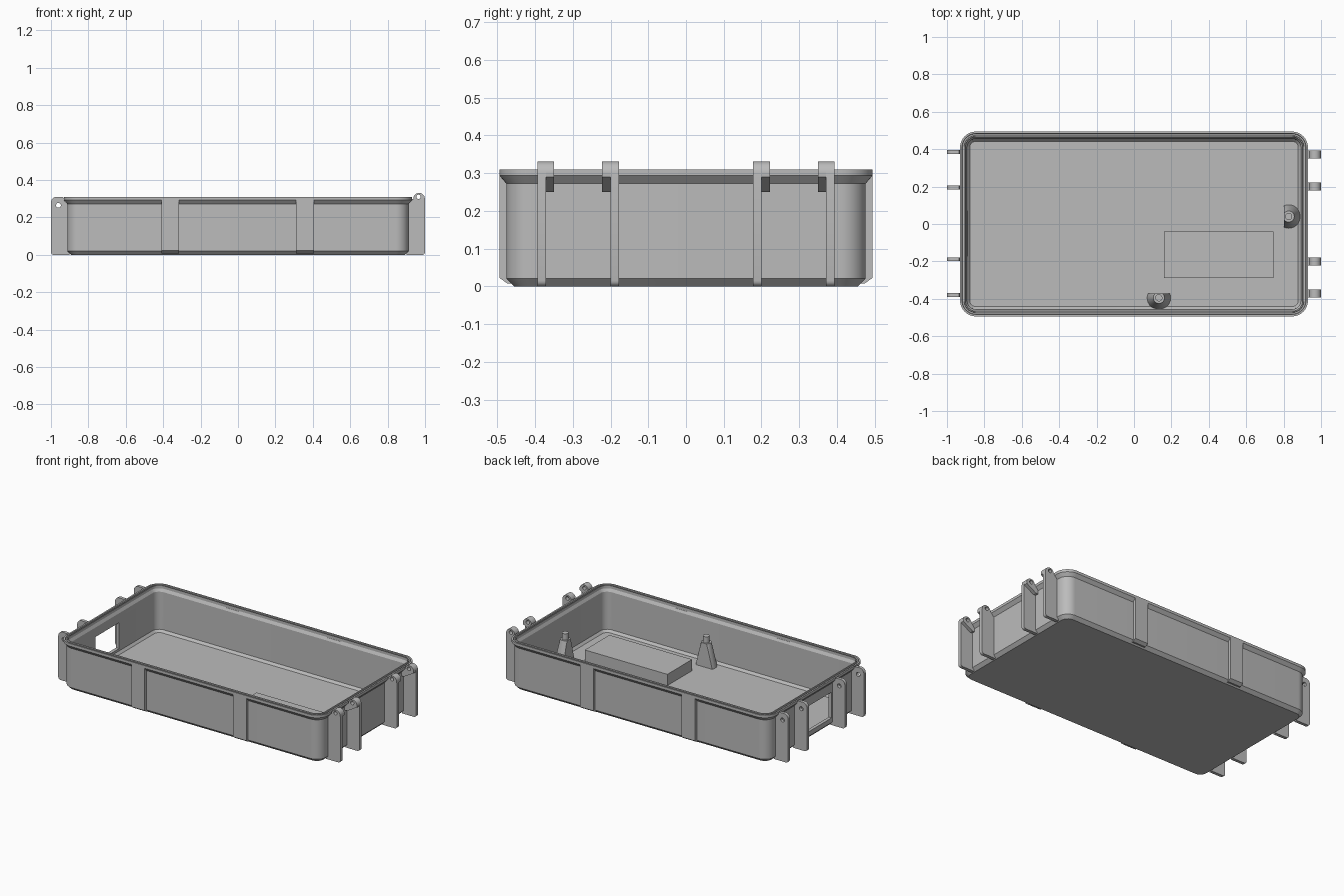
import bpy, bmesh, math
from mathutils import Vector

if "Cube" in bpy.data.objects:
    bpy.data.objects.remove(bpy.data.objects["Cube"])

grey = bpy.data.materials.new("plain grey")
grey.diffuse_color = (0.5, 0.5, 0.5, 1)
grey.use_nodes = True
grey.node_tree.nodes["Principled BSDF"].inputs["Base Color"].default_value = grey.diffuse_color


def finish(obj, smooth=True):
    obj.data.materials.clear()
    obj.data.materials.append(grey)
    if smooth:
        bpy.ops.object.select_all(action='DESELECT')
        obj.select_set(True)
        bpy.context.view_layer.objects.active = obj
        bpy.ops.object.shade_smooth_by_angle(angle=math.radians(30))
    return obj


def from_bmesh(name, bm):
    bmesh.ops.recalc_face_normals(bm, faces=bm.faces)
    me = bpy.data.meshes.new(name)
    bm.to_mesh(me)
    bm.free()
    obj = bpy.data.objects.new(name, me)
    bpy.context.collection.objects.link(obj)
    return obj


def box(name, lo, hi):
    bm = bmesh.new()
    bmesh.ops.create_cube(bm, size=1)
    for v in bm.verts:
        v.co = Vector([(l + h) / 2 + c * (h - l) for l, h, c in zip(lo, hi, v.co)])
    return from_bmesh(name, bm)


def arc(cx, cz, r, a0, a1, n=8):
    return [(cx + r * math.cos(math.radians(a0 + (a1 - a0) * i / n)),
             cz + r * math.sin(math.radians(a0 + (a1 - a0) * i / n))) for i in range(n + 1)]


def plate(name, outline, y0, y1, hole=None):
    """Outline in x/z, extruded from y0 to y1, with an optional round hole."""
    cu = bpy.data.curves.new(name, 'CURVE')
    cu.dimensions = '2D'
    cu.fill_mode = 'BOTH'
    cu.extrude = (y1 - y0) / 2
    loops = [outline]
    if hole:
        loops.append(arc(*hole, 0, 360, 20)[:-1])
    for pts in loops:
        sp = cu.splines.new('POLY')
        sp.points.add(len(pts) - 1)
        for p, (x, z) in zip(sp.points, pts):
            p.co = (x, z, 0, 1)
        sp.use_cyclic_u = True
    obj = bpy.data.objects.new(name, cu)
    bpy.context.collection.objects.link(obj)
    obj.rotation_euler.x = math.pi / 2
    obj.location.y = (y0 + y1) / 2
    bpy.ops.object.select_all(action='DESELECT')
    obj.select_set(True)
    bpy.context.view_layer.objects.active = obj
    bpy.ops.object.convert(target='MESH')
    obj = bpy.context.object
    bm = bmesh.new()
    bm.from_mesh(obj.data)
    bmesh.ops.remove_doubles(bm, verts=bm.verts, dist=1e-5)
    bmesh.ops.recalc_face_normals(bm, faces=bm.faces)
    bm.to_mesh(obj.data)
    bm.free()
    return finish(obj)


# Tray shell: rounded rectangles lofted along a wall section (inset, height)
section = [(0.038, 0), (0.018, 0.02), (0.018, 0.272), (0, 0.293), (0, 0.31),
           (0.010, 0.31), (0.012, 0.298), (0.020, 0.298), (0.022, 0.31), (0.028, 0.31),
           (0.028, 0.292), (0.038, 0.275), (0.039, 0.035), (0.052, 0.02)]
bm = bmesh.new()
rings = []
for inset, z in section:
    hx, hy, r = 0.93 - inset, 0.494 - inset, 0.085 - inset
    ring = []
    for sx, sy, a in ((1, 1, 0), (-1, 1, 90), (-1, -1, 180), (1, -1, 270)):
        ring += arc(sx * (hx - r), sy * (hy - r), r, a, a + 90, 10)
    rings.append([bm.verts.new((x, y, z)) for x, y in ring])
for a, b in zip(rings, rings[1:]):
    for i in range(len(a)):
        j = (i + 1) % len(a)
        bm.faces.new((a[i], a[j], b[j], b[i]))
bm.faces.new(rings[0])
bm.faces.new(rings[-1])
tray = from_bmesh("tray_shell", bm)

# Cable window cut through the left wall
cutter = box("window_cutter", (-1.0, -0.17, 0.05), (-0.8, 0.07, 0.215))
cutter.hide_render = True
mod = tray.modifiers.new("window", 'BOOLEAN')
mod.object = cutter
mod.solver = 'EXACT'
bpy.context.view_layer.objects.active = tray
bpy.ops.object.modifier_apply(modifier=mod.name)
bpy.data.objects.remove(cutter)
finish(tray)

# Vertical ribs on the front and back walls, chamfered at the foot
for side, sy in (("front", -1), ("back", 1)):
    for end, x0, x1 in (("left", -0.41, -0.315), ("right", 0.31, 0.405)):
        bm = bmesh.new()
        prof = [(0.464, 0.008), (0.474, 0.008), (0.494, 0.022), (0.494, 0.30), (0.464, 0.29)]
        f = bm.faces.new([bm.verts.new((x0, sy * y, z)) for y, z in prof])
        ext = bmesh.ops.extrude_face_region(bm, geom=[f])
        moved = [v for v in ext["geom"] if isinstance(v, bmesh.types.BMVert)]
        bmesh.ops.translate(bm, verts=moved, vec=(x1 - x0, 0, 0))
        finish(from_bmesh(f"{side}_{end}_rib", bm), False)

# Hinge lugs on the left end
left_outline = ([(-0.90, 0), (-0.985, 0)] + arc(-0.985, 0.015, 0.015, 270, 180, 4)[1:]
                + arc(-0.97, 0.28, 0.03, 180, 90) + [(-0.935, 0.308), (-0.925, 0.285), (-0.90, 0.265)])
for i, y in enumerate((-0.38, -0.188, 0.195, 0.385)):
    plate(f"left_lug_{i + 1}", left_outline, y - 0.01, y + 0.01, (-0.96, 0.265, 0.013))

# Latch lugs on the right end, each with a wider hook at the top
top = arc(0.968, 0.30, 0.031, 0, 180, 14)
right_outline = ([(0.90, 0), (0.985, 0)] + arc(0.985, 0.015, 0.015, 270, 360, 4)[1:]
                 + [(1.0, 0.29)] + top + [(0.932, 0.298), (0.90, 0.27)])
hook_outline = [(0.90, 0.25), (0.93, 0.25), (0.998, 0.29)] + top + [(0.932, 0.298), (0.90, 0.27)]
for s in (-1, 1):
    side = "front" if s < 0 else "back"
    for place, plate_y, hook_y in (("inner", (0.178, 0.20), (0.20, 0.223)),
                                   ("outer", (0.371, 0.393), (0.35, 0.371))):
        for part, ys, outline in (("lug", plate_y, right_outline), ("hook", hook_y, hook_outline)):
            y0, y1 = sorted(s * y for y in ys)
            plate(f"right_{side}_{place}_{part}", outline, y0, y1, (0.965, 0.31, 0.012))

# Raised block on the floor
finish(box("floor_block", (0.16, -0.29, 0.015), (0.745, -0.04, 0.092)), False)


# Tapered mounting posts, sliced flat on the side facing the middle
def post(name, x, y, plane_co, plane_no):
    bm = bmesh.new()
    levels = [(0.064, 0.015), (0.03, 0.172), (0.019, 0.172), (0.019, 0.212)]
    n = 28
    loops = [[bm.verts.new((x + r * math.cos(2 * math.pi * i / n),
                            y + r * math.sin(2 * math.pi * i / n), z)) for i in range(n)]
             for r, z in levels]
    for a, b in zip(loops, loops[1:]):
        for i in range(n):
            bm.faces.new((a[i], a[i - 1], b[i - 1], b[i]))
    bm.faces.new(loops[0])
    bm.faces.new(loops[-1])
    cut = bmesh.ops.bisect_plane(bm, geom=bm.verts[:] + bm.edges[:] + bm.faces[:],
                                 plane_co=plane_co, plane_no=plane_no, clear_outer=True)
    edges = [e for e in cut["geom_cut"] if isinstance(e, bmesh.types.BMEdge)]
    bmesh.ops.holes_fill(bm, edges=edges)
    finish(from_bmesh(name, bm))


post("right_wall_post", 0.827, 0.04, (0.802, 0, 0), (-1, 0, 0))
post("front_wall_post", 0.133, -0.395, (0, -0.371, 0), (0, 1, 0))
